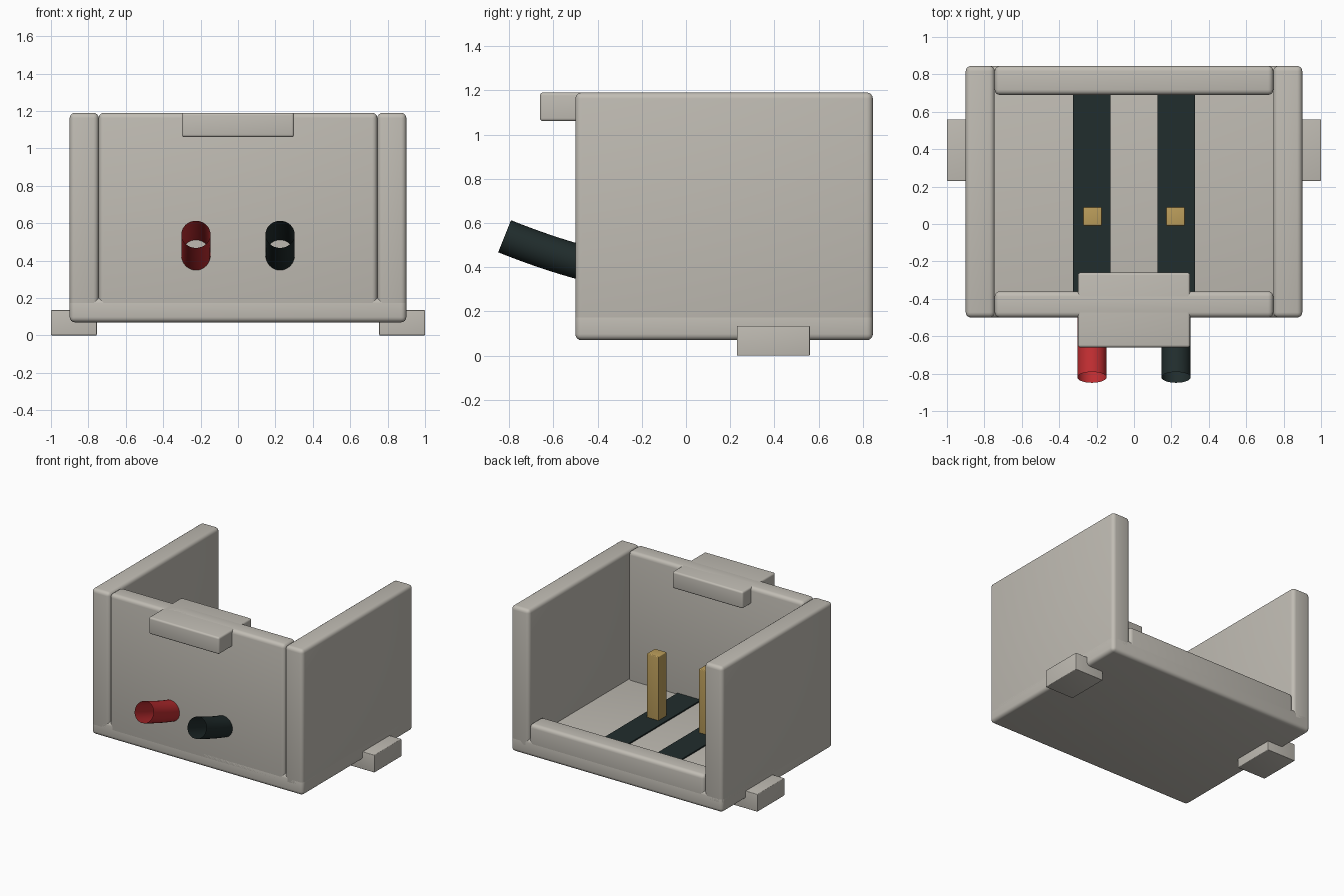
import bpy, bmesh, math
from mathutils import Vector

cube = bpy.data.objects.get("Cube")
if cube:
    bpy.data.objects.remove(cube, do_unlink=True)


def material(name, rgb):
    m = bpy.data.materials.new(name)
    m.use_nodes = True
    m.diffuse_color = (*rgb, 1)
    m.node_tree.nodes["Principled BSDF"].inputs["Base Color"].default_value = (*rgb, 1)
    return m


GREY = material("warm grey plastic", (0.53, 0.505, 0.455))
DARK = material("dark rubber", (0.015, 0.026, 0.026))
RED = material("red rubber", (0.51, 0.026, 0.03))
GOLD = material("gold metal", (0.50, 0.34, 0.105))


def add_object(name, bm, mat):
    bmesh.ops.recalc_face_normals(bm, faces=bm.faces)
    mesh = bpy.data.meshes.new(name)
    bm.to_mesh(mesh)
    bm.free()
    mesh.materials.append(mat)
    obj = bpy.data.objects.new(name, mesh)
    bpy.context.collection.objects.link(obj)
    bpy.context.view_layer.objects.active = obj
    bpy.ops.object.select_all(action="DESELECT")
    obj.select_set(True)
    bpy.ops.object.shade_smooth_by_angle(angle=math.radians(35))
    return obj


def box(name, x, y, z, mat=GREY, round_by=0.0):
    """Box from (low, high) ranges with rounded edges."""
    bm = bmesh.new()
    bmesh.ops.create_cube(bm, size=1)
    for v in bm.verts:
        v.co = [sum(r) / 2 + c * (r[1] - r[0]) for r, c in zip((x, y, z), v.co)]
    if round_by:
        bmesh.ops.bevel(bm, geom=bm.edges[:], offset=round_by, segments=4,
                        profile=0.5, affect="EDGES")
    return add_object(name, bm, mat)


def tube(name, x, path, radius, mat, sides=32, steps=10):
    """Open tube swept along a quadratic curve in the y-z plane."""
    a, b, c = (Vector((x, y, z)) for y, z in path)
    bm = bmesh.new()
    rings = []
    for i in range(steps + 1):
        t = i / steps
        centre = a * (1 - t) ** 2 + b * 2 * t * (1 - t) + c * t * t
        tangent = ((b - a) * (1 - t) + (c - b) * t).normalized()
        side = Vector((1, 0, 0))
        up = side.cross(tangent)
        angles = [2 * math.pi * k / sides for k in range(sides)]
        rings.append([bm.verts.new(centre + radius * (side * math.cos(w) + up * math.sin(w)))
                      for w in angles])
    for r, s in zip(rings, rings[1:]):
        for k in range(sides):
            n = (k + 1) % sides
            bm.faces.new((r[k], r[n], s[n], s[k]))
    return add_object(name, bm, mat)


# Housing: floor, front wall, low back lip
EDGE = 0.028
box("floor", (-0.9, 0.9), (-0.5, 0.845), (0.07, 0.2), round_by=EDGE)
box("front_wall", (-0.745, 0.745), (-0.5, -0.36), (0.12, 1.19), round_by=EDGE)
box("back_lip", (-0.745, 0.745), (0.69, 0.845), (0.12, 0.32), round_by=EDGE)

# Latch on top of the front wall
box("latch", (-0.3, 0.3), (-0.66, -0.26), (1.06, 1.19), round_by=0.014)

# Paired parts
cable_path = [(-0.44, 0.413), (-0.62, 0.46), (-0.82, 0.54)]
for side, s, cable in (("left", 1, DARK), ("right", -1, RED)):
    def span(a, b):
        return tuple(sorted((a * s, b * s)))
    box(side + "_wall", span(0.745, 0.9), (-0.5, 0.845), (0.12, 1.19), round_by=EDGE)
    box(side + "_foot", span(0.755, 1.0), (0.23, 0.56), (0, 0.135), round_by=0.005)
    box(side + "_strip", span(0.125, 0.325), (-0.38, 0.71), (0.17, 0.21), DARK)
    box(side + "_pin", span(0.172, 0.272), (-0.01, 0.09), (0.15, 0.7), GOLD, 0.006)
    tube(side + "_cable", s * 0.225, cable_path, 0.078, cable)
